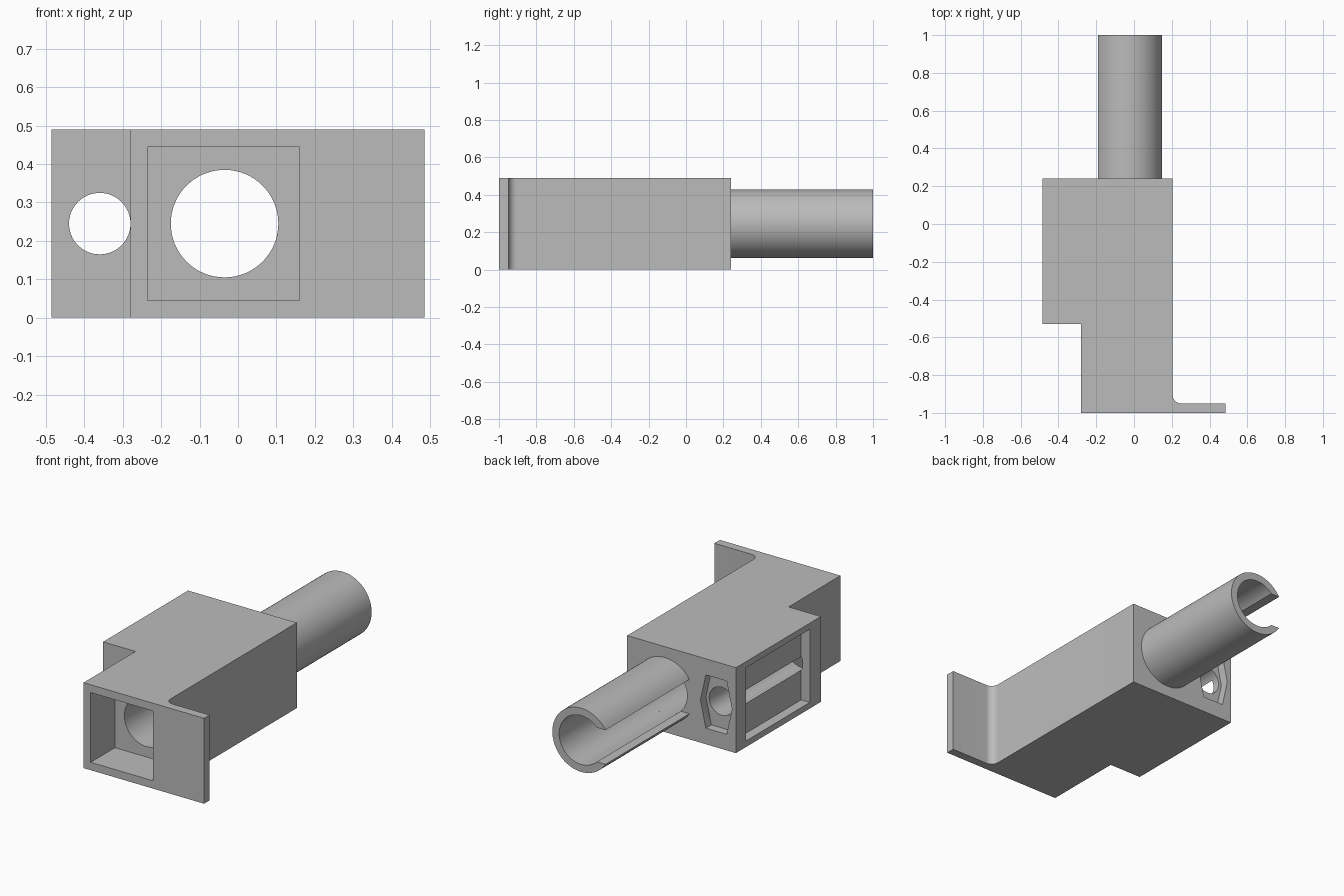
import bpy
import bmesh
from math import sin, cos, pi, asin
from mathutils import Vector

cube = bpy.data.objects.get("Cube")
if cube:
    bpy.data.objects.remove(cube, do_unlink=True)

grey = bpy.data.materials.new("plain grey")
grey.use_nodes = True
colour = (0.5, 0.5, 0.5, 1)
grey.diffuse_color = colour
grey.node_tree.nodes["Principled BSDF"].inputs["Base Color"].default_value = colour

HEIGHT, MID = 0.49, 0.245
BACK, FRONT = 0.24, -1.0
TUBE_X, BORE_R, TUBE_R = -0.035, 0.14, 0.183
SCREW_X, SCREW_R = -0.36, 0.08


def extrude(name, points, direction):
    """Solid made by sweeping a closed 3D outline along a vector."""
    bm = bmesh.new()
    face = bm.faces.new([bm.verts.new(p) for p in points])
    swept = bmesh.ops.extrude_face_region(bm, geom=[face])
    verts = [v for v in swept["geom"] if isinstance(v, bmesh.types.BMVert)]
    bmesh.ops.translate(bm, verts=verts, vec=Vector(direction))
    bmesh.ops.recalc_face_normals(bm, faces=bm.faces)
    mesh = bpy.data.meshes.new(name)
    bm.to_mesh(mesh)
    bm.free()
    mesh.materials.append(grey)
    obj = bpy.data.objects.new(name, mesh)
    bpy.context.collection.objects.link(obj)
    return obj


def along_y(name, outline, y0, y1):
    return extrude(name, [(x, y0, z) for x, z in outline], (0, y1 - y0, 0))


def arc(cx, cy, r, start, end, steps):
    angles = [start + (end - start) * i / steps for i in range(steps + 1)]
    return [(cx + r * cos(a), cy + r * sin(a)) for a in angles]


def circle(cx, cz, r, n=64):
    return arc(cx, cz, r, 0, 2 * pi, n)[:-1]


def box(x0, x1, z0, z1):
    return [(x0, z0), (x1, z0), (x1, z1), (x0, z1)]


def cut(target, cutters):
    for c in cutters:
        c.hide_render = True
        mod = target.modifiers.new(c.name, "BOOLEAN")
        mod.operation, mod.solver, mod.object = "DIFFERENCE", "EXACT", c
    deps = bpy.context.evaluated_depsgraph_get()
    mesh = bpy.data.meshes.new_from_object(target.evaluated_get(deps))
    target.modifiers.clear()
    target.data = mesh
    for c in cutters:
        bpy.data.objects.remove(c, do_unlink=True)


# Housing with stepped side and filleted front flange
plan = [(-0.485, BACK), (0.205, BACK)]
plan += arc(0.25, -0.905, 0.045, pi, 1.5 * pi, 10)
plan += [(0.485, -0.95), (0.485, FRONT), (-0.28, FRONT), (-0.28, -0.53), (-0.485, -0.53)]
housing = extrude("housing", [(x, y, 0) for x, y in plan], (0, 0, HEIGHT))

# Front socket, bore, screw channel, nut recess and side window
nut = [(SCREW_X + sx * w, MID + h) for sx, w, h in
       [(-1, 0.066, 0.153), (1, 0.066, 0.153), (1, 0.1, 0),
        (1, 0.066, -0.153), (-1, 0.066, -0.153), (-1, 0.1, 0)]]
cut(housing, [
    along_y("socket_cutter", box(-0.235, 0.16, 0.045, 0.445), -1.1, -0.78),
    along_y("bore_cutter", circle(TUBE_X, MID, BORE_R), -0.85, 0.4),
    along_y("screw_cutter", circle(SCREW_X, MID, SCREW_R), -0.7, 0.4),
    along_y("nut_cutter", nut, BACK - 0.05, 0.4),
    along_y("window_cutter", box(-0.6, -0.43, 0.035, HEIGHT - 0.035), -0.43, 0.148),
])

# Rear tube with a lengthwise slot facing the stepped side
SLOT = 0.098
outer, inner = asin(SLOT / TUBE_R), asin(SLOT / BORE_R)
ring = arc(TUBE_X, MID, TUBE_R, -pi + outer, pi - outer, 64)
ring += arc(TUBE_X, MID, BORE_R, pi - inner, -pi + inner, 64)
tube = along_y("slotted_tube", ring, BACK, 1.0)

# Smooth round walls, keep the edges sharp
for obj in (housing, tube):
    bpy.ops.object.select_all(action="DESELECT")
    obj.select_set(True)
    bpy.context.view_layer.objects.active = obj
    bpy.ops.object.shade_smooth_by_angle(angle=pi / 6)
